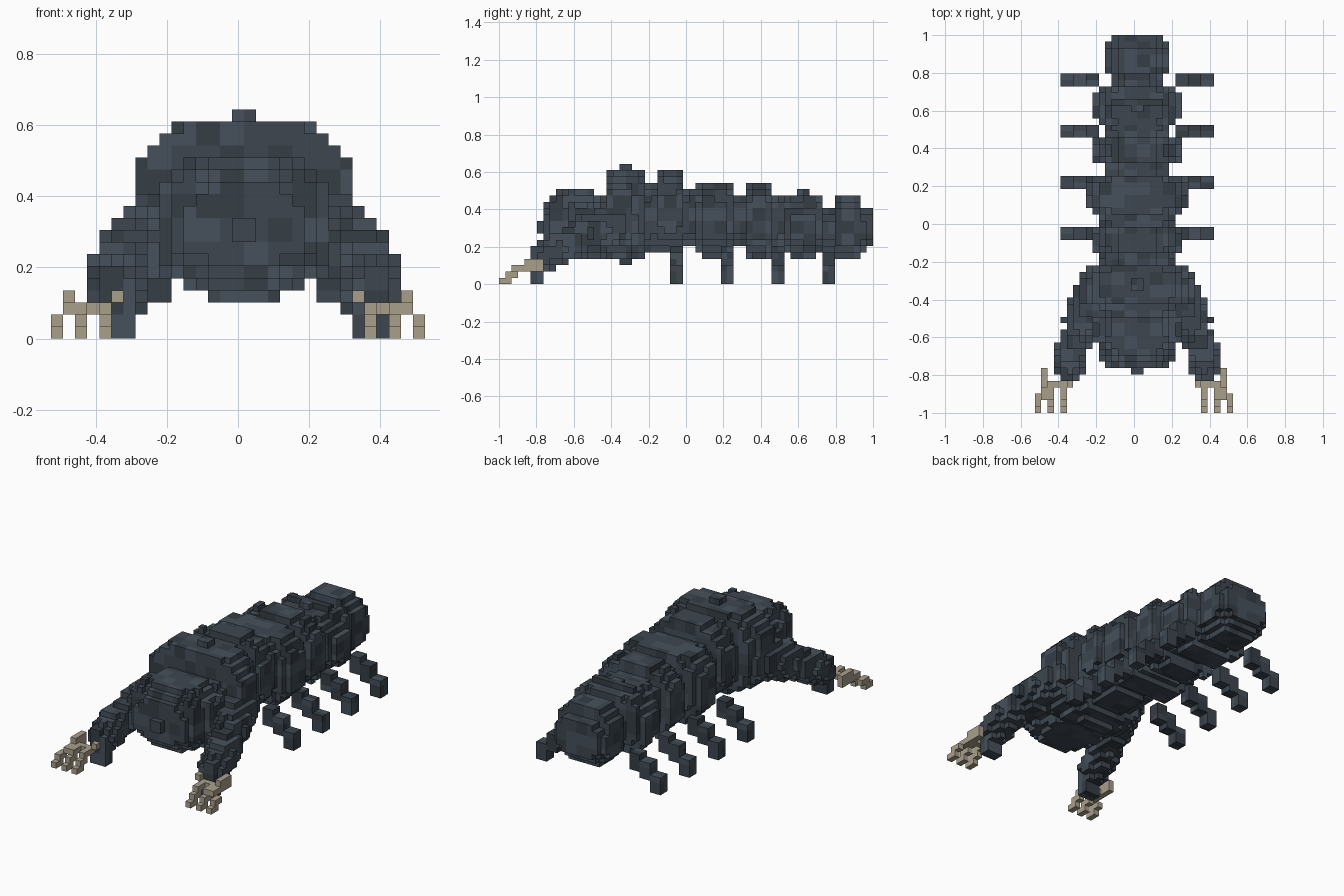
import bpy, math, random
from mathutils import Vector

if "Cube" in bpy.data.objects:
    bpy.data.objects.remove(bpy.data.objects["Cube"])

random.seed(4)
V = 2 / 59            # voxel size: model is 31 x 59 x 19 voxels
OX, OY = 15.5, 29.5   # voxel index of the world origin
MID = 16              # body symmetry plane (voxel boundary)


def material(name, rgb):
    m = bpy.data.materials.new(name)
    m.diffuse_color = (*rgb, 1)
    m.use_nodes = True
    m.node_tree.nodes["Principled BSDF"].inputs["Base Color"].default_value = m.diffuse_color
    return m


slate = [material("slate_%d" % n, (0.047 * s, 0.062 * s, 0.080 * s))
         for n, s in enumerate((0.75, 1.0, 1.3, 1.0))]
bone = [material("claw_bone", (0.40, 0.35, 0.26))]


def box(i0, i1, j0, j1, k0, k1):
    return {(i, j, k) for i in range(i0, i1) for j in range(j0, j1) for k in range(k0, k1)}


def slab(j0, j1, hw, k0, k1, n=2.25):
    """Rounded cross-section (superellipse) extruded along y."""
    mz, hz = (k0 + k1) / 2, (k1 - k0) / 2
    return {(i, j, k) for (i, j, k) in box(MID - hw, MID + hw, j0, j1, k0, k1)
            if (abs(i + .5 - MID) / hw) ** n + (abs(k + .5 - mz) / hz) ** n <= 1.02}


def tube(a, b, r):
    """Voxels within r of the line a-b (world units)."""
    a, b = Vector(a), Vector(b)
    d = b - a
    out = set()
    for c in box(16, 31, 2, 26, 0, 16):
        p = Vector(((c[0] + .5 - OX) * V, (c[1] + .5 - OY) * V, (c[2] + .5) * V))
        t = max(0, min(1, (p - a).dot(d) / d.length_squared))
        if (p - a - d * t).length <= r:
            out.add(c)
    return out


def mirror(cells, total=2 * MID - 1):
    return {(total - i, j, k) for i, j, k in cells}


def union(slabs):
    return set().union(*(slab(*s) for s in slabs))


parts = {}

# head with snout tip
parts["head"] = union([(7, 8, 5, 6, 13), (8, 9, 6, 5, 14), (9, 11, 6, 4, 15),
                       (11, 15, 7, 4, 15), (15, 17, 7, 4, 14)]) | box(15, 17, 6, 7, 8, 10)

# broad chest with ridge and keel
parts["chest"] = (union([(17, 19, 9, 4, 18, 2.7), (19, 21, 9, 4, 18, 2.7), (21, 23, 8, 4, 18, 2.5)])
                  | box(15, 17, 19, 21, 18, 19) | box(13, 19, 19, 21, 3, 5)
                  | box(10, 22, 18, 22, 17, 18) | box(9, 23, 18, 22, 16, 17))

# ringed body segments joined by narrow waists
parts["body_segment_1"] = union([(23, 25, 6, 5, 16), (25, 29, 7, 5, 18), (29, 31, 6, 6, 15)])
parts["body_segment_2"] = union([(31, 32, 7, 5, 16), (32, 36, 8, 4, 16),
                                 (36, 37, 7, 5, 16), (37, 39, 5, 6, 14)])
parts["body_segment_3"] = union([(39, 43, 7, 4, 16), (43, 45, 5, 6, 14)])
parts["body_segment_4"] = (union([(45, 46, 6, 5, 14), (46, 50, 7, 4, 14), (50, 51, 6, 5, 14),
                                  (51, 53, 4, 5, 12)]) | box(15, 17, 47, 49, 14, 15))
parts["tail"] = union([(53, 57, 5, 4, 14), (57, 58, 5, 5, 12), (58, 59, 4, 6, 12)])

# digging arms
arm = (tube((.24, -.34, .33), (.305, -.52, .27), .105)
       | tube((.305, -.52, .27), (.365, -.68, .19), .085)
       | tube((.365, -.68, .18), (.375, -.75, .15), .08)
       | box(25, 28, 5, 7, 0, 4))
parts["right_arm"], parts["left_arm"] = arm, mirror(arm)

# three stepped claws per hand
claws = set()
for i, inner in ((26, 26), (28, 28), (30, 29)):
    claws |= box(i, i + 1, 0, 2, 0, 1) | box(i, i + 1, 1, 3, 1, 2)
    claws |= box(inner, inner + 1, 2, 5, 2, 3)
claws |= box(26, 29, 4, 5, 2, 3) | box(29, 30, 4, 7, 2, 4) | box(25, 26, 4, 6, 3, 4)
parts["right_claws"], parts["left_claws"] = claws, mirror(claws, 30)

# four pairs of small stepped legs
for n, j in enumerate((27, 35, 43, 51)):
    leg = set()
    for s, k in enumerate((3, 2, 0)):
        leg |= box(22 + 2 * s, 24 + 2 * s, j, j + 2, k, k + 3)
    parts["right_leg_%d" % (n + 1)] = leg
    parts["left_leg_%d" % (n + 1)] = mirror(leg)

# weathered hide: shallow raised scales around the segments, kept within each slice's bounds
for name in [p for p in parts if "segment" in p or p == "head"]:
    base = parts[name]
    blocks = {(i // 2, j // 2, k // 2) for i, j, k in base}
    chosen = {b for b in sorted(blocks) if b[0] >= 8 and random.random() < .2}
    bounds = {}
    for i, j, k in base:
        w, lo, hi = bounds.get(j, (i, k, k))
        bounds[j] = (max(w, i), min(lo, k), max(hi, k))
    grown = {(i + di, j, k + dk) for i, j, k in base if (i // 2, j // 2, k // 2) in chosen
             for di, dk in ((1, 0), (0, 1), (0, -1))}
    grown = {c for c in grown if c[0] <= bounds[c[1]][0]
             and bounds[c[1]][1] <= c[2] <= bounds[c[1]][2]}
    parts[name] = base | grown | mirror(grown)

# outward faces of a voxel, by neighbour direction
FACES = {(1, 0, 0): ((1, 0, 0), (1, 1, 0), (1, 1, 1), (1, 0, 1)),
         (-1, 0, 0): ((0, 0, 0), (0, 0, 1), (0, 1, 1), (0, 1, 0)),
         (0, 1, 0): ((0, 1, 0), (0, 1, 1), (1, 1, 1), (1, 1, 0)),
         (0, -1, 0): ((0, 0, 0), (1, 0, 0), (1, 0, 1), (0, 0, 1)),
         (0, 0, 1): ((0, 0, 1), (1, 0, 1), (1, 1, 1), (0, 1, 1)),
         (0, 0, -1): ((0, 0, 0), (0, 1, 0), (1, 1, 0), (1, 0, 0))}


def build(name, cells, solid, mats):
    verts, faces, shade = {}, [], []
    tint = {}
    for i, j, k in sorted(cells):
        block = (i // 2, j // 2, k // 2)
        if block not in tint:
            tint[block] = random.randrange(len(mats))
        for (dx, dy, dz), corners in FACES.items():
            if (i + dx, j + dy, k + dz) in solid:
                continue
            faces.append([verts.setdefault((i + a, j + b, k + c), len(verts))
                          for a, b, c in corners])
            shade.append(tint[block])
    me = bpy.data.meshes.new(name)
    me.from_pydata([((x - OX) * V, (y - OY) * V, z * V) for x, y, z in verts], [], faces)
    for m in mats:
        me.materials.append(m)
    me.polygons.foreach_set("material_index", shade)
    me.update()
    bpy.context.collection.objects.link(bpy.data.objects.new(name, me))


# cull faces hidden between touching parts, and give shared voxels to one part only
solid = set().union(*parts.values())
used = set()
for name, cells in parts.items():
    build(name, cells - used, solid, bone if "claws" in name else slate)
    used |= cells
